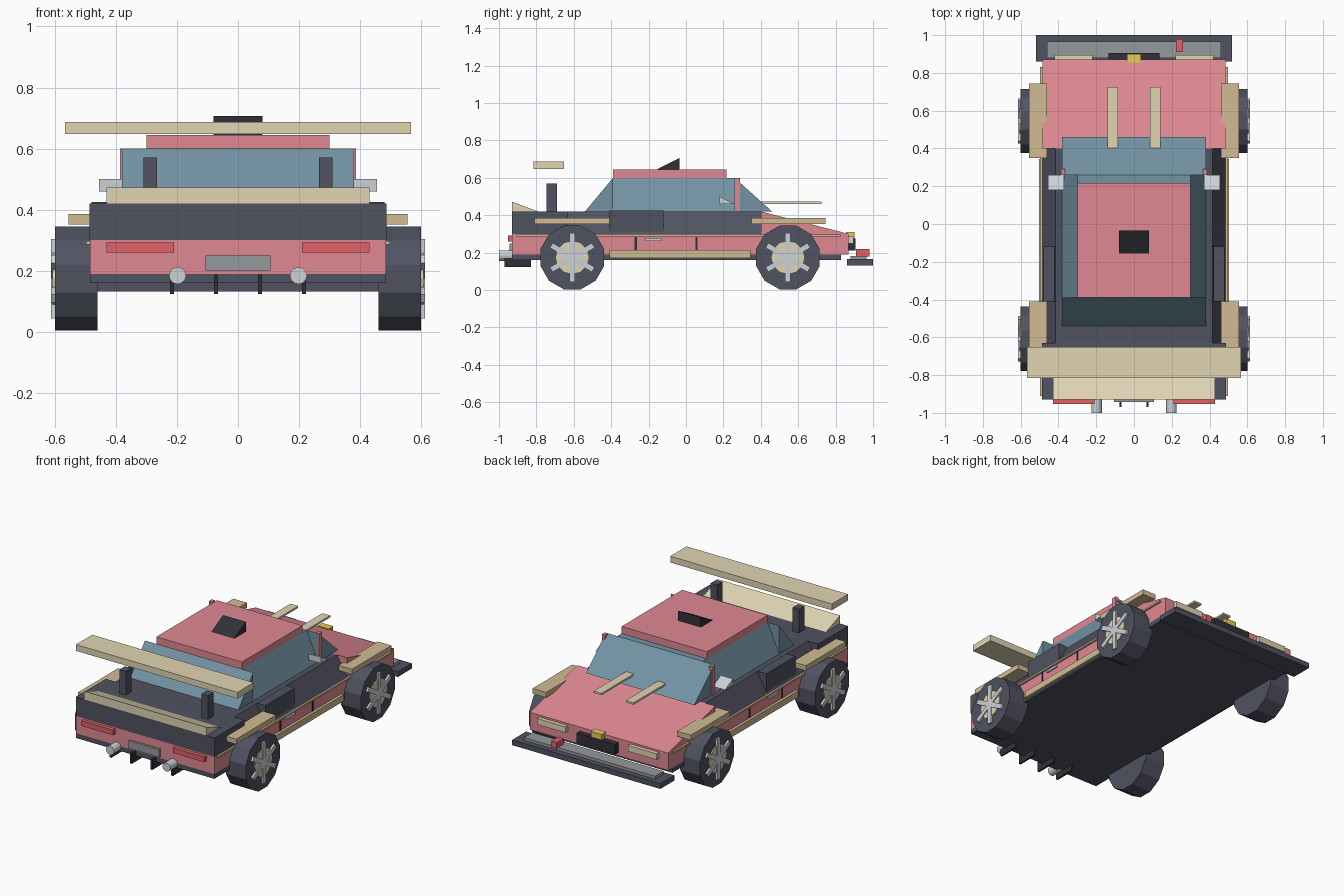
import bpy, bmesh, math
from mathutils import Matrix, Vector

if "Cube" in bpy.data.objects:
    bpy.data.objects.remove(bpy.data.objects["Cube"])


def mat(name, rgb):
    m = bpy.data.materials.new(name)
    m.diffuse_color = (*rgb, 1)
    m.use_nodes = True
    m.node_tree.nodes["Principled BSDF"].inputs["Base Color"].default_value = m.diffuse_color
    return m


RED = mat("red", (0.75, 0.25, 0.29))
LAMP = mat("lamp_red", (0.75, 0.12, 0.14))
DARK = mat("dark", (0.08, 0.085, 0.12))
BLACK = mat("black", (0.03, 0.03, 0.04))
GLASS = mat("glass", (0.17, 0.29, 0.37))
BEIGE = mat("beige", (0.75, 0.66, 0.45))
TAN = mat("tan", (0.64, 0.50, 0.30))
SILVER = mat("silver", (0.6, 0.64, 0.68))
GREY = mat("grey", (0.3, 0.32, 0.34))
YELLOW = mat("yellow", (0.8, 0.6, 0.1))


def finish(bm, name, m):
    bmesh.ops.recalc_face_normals(bm, faces=bm.faces)
    me = bpy.data.meshes.new(name)
    bm.to_mesh(me)
    bm.free()
    me.materials.append(m)
    ob = bpy.data.objects.new(name, me)
    bpy.context.collection.objects.link(ob)
    return ob


def extrude(name, pts, offset, m):
    """Extrude a closed 3D polygon along an offset."""
    bm = bmesh.new()
    f = bm.faces.new([bm.verts.new(p) for p in pts])
    r = bmesh.ops.extrude_face_region(bm, geom=[f])
    verts = [v for v in r["geom"] if isinstance(v, bmesh.types.BMVert)]
    bmesh.ops.translate(bm, verts=verts, vec=Vector(offset))
    bm.faces.ensure_lookup_table()
    if not f.is_valid or len(bm.faces) < len(pts) + 2:
        bm.faces.new([v for v in bm.verts if v not in verts])
    return finish(bm, name, m)


def side_prism(name, x0, x1, yz, m):
    return extrude(name, [(x0, y, z) for y, z in yz], (x1 - x0, 0, 0), m)


def box(name, x0, x1, y0, y1, z0, z1, m):
    return side_prism(name, x0, x1, [(y0, z0), (y1, z0), (y1, z1), (y0, z1)], m)


def pair(name, x0, x1, y0, y1, z0, z1, m):
    for s, side in ((-1, "left"), (1, "right")):
        box(f"{side}_{name}", s * x0, s * x1, y0, y1, z0, z1, m)


def cylinder(name, r, depth, n, centre, axis, m, spin=0):
    bm = bmesh.new()
    bmesh.ops.create_cone(bm, cap_ends=True, segments=n, radius1=r, radius2=r, depth=depth,
                          matrix=Matrix.Translation(centre)
                          @ Matrix.Rotation(math.pi / 2, 4, axis) @ Matrix.Rotation(spin, 4, 'Z'))
    return finish(bm, name, m)


# Lower body and floor
box("floor", -0.485, 0.485, -0.93, 0.83, 0.16, 0.19, DARK)
box("lower_body", -0.485, 0.485, -0.93, 0.87, 0.19, 0.30, RED)
side_prism("hood", -0.485, 0.485, [(0.40, 0.30), (0.87, 0.30), (0.40, 0.42)], RED)

# Upper body with sloping shoulders, square rear deck
extrude("upper_body", [(-0.485, -0.63, 0.30), (0.485, -0.63, 0.30), (0.415, -0.63, 0.42),
                       (-0.415, -0.63, 0.42)], (0, 1.03, 0), DARK)
box("rear_deck", -0.487, 0.487, -0.93, -0.63, 0.30, 0.42, DARK)
side_prism("ducktail", -0.43, 0.43, [(-0.93, 0.42), (-0.79, 0.42), (-0.93, 0.472)], BEIGE)

# Cabin
extrude("side_windows", [(-0.38, -0.39, 0.42), (0.38, -0.39, 0.42), (0.30, -0.39, 0.60),
                         (-0.30, -0.39, 0.60)], (0, 0.65, 0), GLASS)
side_prism("windshield", -0.38, 0.38, [(0.26, 0.42), (0.46, 0.42), (0.26, 0.60)], GLASS)
side_prism("rear_window", -0.38, 0.38, [(-0.54, 0.42), (-0.39, 0.42), (-0.39, 0.60)], GLASS)
box("roof", -0.30, 0.30, -0.39, 0.217, 0.60, 0.645, RED)
side_prism("roof_scoop", -0.08, 0.08, [(-0.155, 0.645), (-0.035, 0.645), (-0.035, 0.706)], BLACK)
pair("pillar", 0.365, 0.387, 0.26, 0.29, 0.42, 0.60, RED)
for s, side in ((-1, "left"), (1, "right")):
    side_prism(f"{side}_mirror", s * 0.37, s * 0.455, [(0.18, 0.46), (0.26, 0.46), (0.18, 0.50)], SILVER)

# Hood strips, flares, skirts and side trim
pair("hood_strip", 0.085, 0.14, 0.40, 0.725, 0.46, 0.472, BEIGE)
for end, y0, y1 in (("front", 0.35, 0.745), ("rear", -0.81, -0.41)):
    pair(f"{end}_flare", 0.46, 0.555, y0, y1, 0.352, 0.385, TAN)
pair("side_skirt", 0.46, 0.502, -0.41, 0.345, 0.172, 0.213, TAN)
pair("side_trim", 0.48, 0.497, -0.91, 0.83, 0.286, 0.297, TAN)
pair("side_intake", 0.42, 0.48, -0.41, -0.12, 0.31, 0.425, DARK)
pair("door_rear_gap", 0.48, 0.489, -0.275, -0.263, 0.215, 0.286, BLACK)
pair("door_front_gap", 0.48, 0.489, 0.05, 0.062, 0.215, 0.286, BLACK)
pair("door_handle", 0.48, 0.495, -0.22, -0.13, 0.263, 0.277, SILVER)

# Nose
box("splitter", -0.52, 0.52, 0.86, 1.0, 0.132, 0.165, DARK)
box("splitter_strip", -0.46, 0.46, 0.88, 0.965, 0.165, 0.183, GREY)
box("tow_hook", 0.222, 0.26, 0.91, 0.98, 0.18, 0.22, LAMP)
box("grille", -0.135, 0.135, 0.86, 0.905, 0.21, 0.275, BLACK)
box("nose_badge", -0.038, 0.038, 0.855, 0.90, 0.275, 0.31, YELLOW)
pair("headlight", 0.22, 0.42, 0.86, 0.895, 0.25, 0.288, BEIGE)

# Tail
pair("taillight", 0.21, 0.43, -0.953, -0.93, 0.26, 0.292, LAMP)
box("number_plate", -0.107, 0.107, -0.943, -0.93, 0.20, 0.25, GREY)
pair("outer_diffuser_fin", 0.21, 0.222, -0.97, -0.83, 0.123, 0.188, BLACK)
pair("inner_diffuser_fin", 0.066, 0.078, -0.97, -0.83, 0.123, 0.188, BLACK)
for s, side in ((-1, "left"), (1, "right")):
    cylinder(f"{side}_exhaust", 0.028, 0.09, 12, (s * 0.198, -0.955, 0.184), 'X', SILVER)
pair("wing_post", 0.265, 0.31, -0.745, -0.69, 0.42, 0.57, DARK)
box("rear_wing", -0.567, 0.567, -0.815, -0.652, 0.647, 0.687, BEIGE)

# Wheels with six-spoke rims
for s, side in ((-1, "left"), (1, "right")):
    for end, y in (("front", 0.545), ("rear", -0.608)):
        c = Vector((s * 0.53, y, 0.174))
        cylinder(f"{side}_{end}_tyre", 0.176, 0.14, 12, c, 'Y', DARK, math.pi / 12)
        cylinder(f"{side}_{end}_rim", 0.088, 0.02, 12, c + Vector((s * 0.067, 0, 0)), 'Y', BEIGE)
        for k in range(3):
            sp = box(f"{side}_{end}_spoke_{k + 1}", -0.008, 0.008, -0.015, 0.015, -0.13, 0.13, SILVER)
            sp.location = c + Vector((s * 0.075, 0, 0))
            sp.rotation_euler.x = k * math.pi / 3
